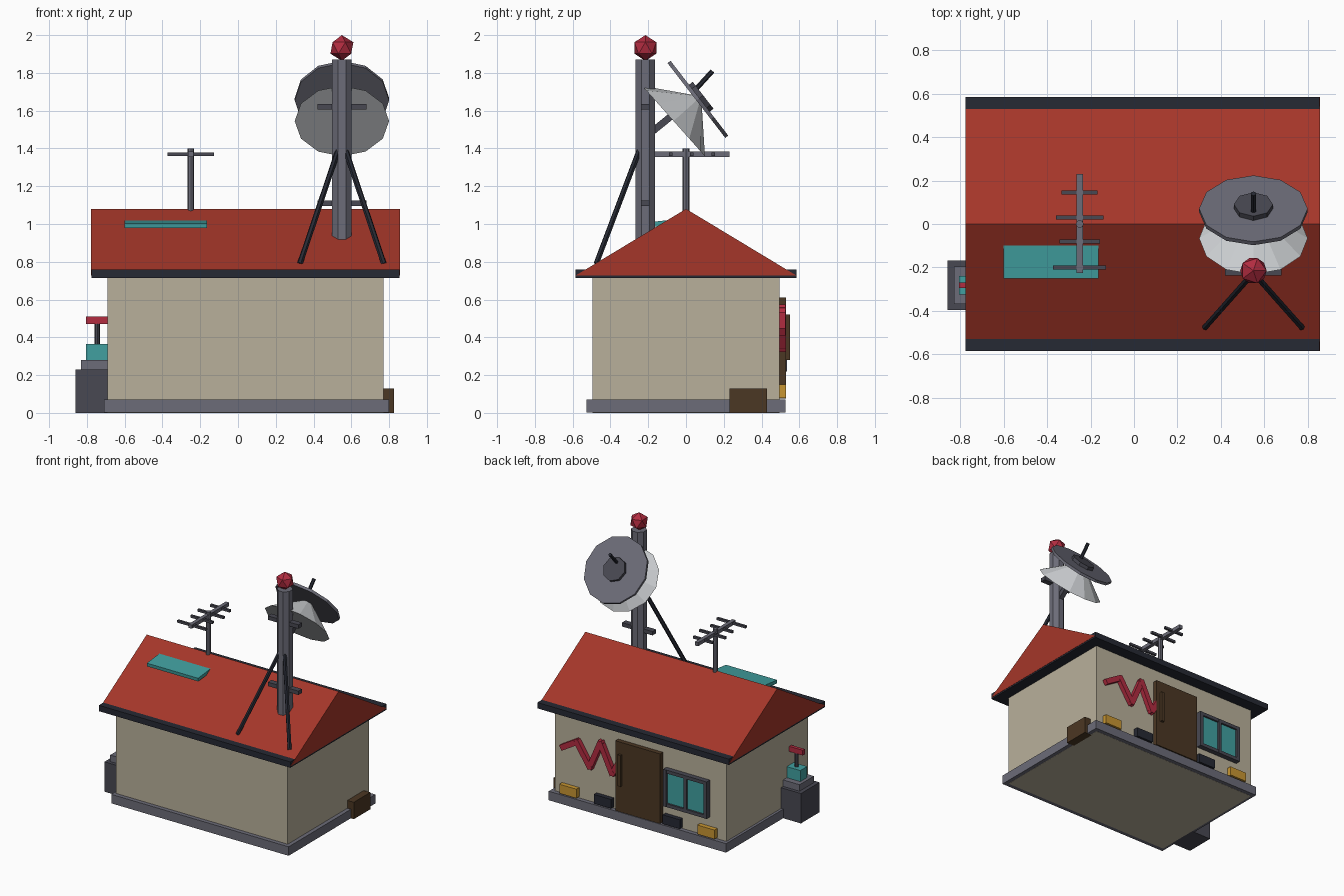
import bpy, bmesh, math
from mathutils import Vector, Matrix

old = bpy.data.objects.get("Cube")
if old:
    bpy.data.objects.remove(old, do_unlink=True)


def material(name, hex_code):
    def linear(i):
        c = int(hex_code[i:i + 2], 16) / 255
        return c / 12.92 if c < 0.04 else ((c + 0.055) / 1.055) ** 2.4
    rgba = (linear(0), linear(2), linear(4), 1)
    m = bpy.data.materials.new(name)
    m.use_nodes = True
    m.diffuse_color = rgba
    m.node_tree.nodes["Principled BSDF"].inputs["Base Color"].default_value = rgba
    return m


WALL = material("plaster beige", "B9B09B")
ROOF = material("roof red", "A53629")
DARK = material("trim black", "262933")
GREY = material("metal grey", "6C6C78")
IRON = material("iron dark grey", "484852")
TEAL = material("glass teal", "41A0A0")
RED = material("signal red", "B22C40")
BROWN = material("wood brown", "4B3723")
GOLD = material("sign yellow", "C89632")
WHITE = material("dish white", "D0D3D6")


def finish(name, bm, mat):
    bmesh.ops.recalc_face_normals(bm, faces=bm.faces)
    mesh = bpy.data.meshes.new(name)
    bm.to_mesh(mesh)
    bm.free()
    mesh.materials.append(mat)
    ob = bpy.data.objects.new(name, mesh)
    bpy.context.collection.objects.link(ob)
    return ob


def box(name, mat, x, y, z):
    """Box given by its (min, max) range on each axis."""
    bm = bmesh.new()
    size = [r[1] - r[0] for r in (x, y, z)]
    mid = [(r[1] + r[0]) / 2 for r in (x, y, z)]
    bmesh.ops.create_cube(bm, size=1, matrix=Matrix.Translation(mid) @ Matrix.Diagonal((*size, 1)))
    return finish(name, bm, mat)


def around(c, half):
    return (c - half, c + half)


def rod(name, mat, a, b, r1, r2=None, sides=6, turn=0.0):
    """Straight cylinder or cone from a to b."""
    a, b = Vector(a), Vector(b)
    axis = b - a
    spin = axis.to_track_quat('Z', 'Y').to_matrix().to_4x4()
    bm = bmesh.new()
    bmesh.ops.create_cone(bm, cap_ends=True, segments=sides, radius1=r1,
                          radius2=r1 if r2 is None else r2, depth=axis.length,
                          matrix=Matrix.Translation((a + b) / 2) @ spin @ Matrix.Rotation(turn, 4, 'Z'))
    return finish(name, bm, mat)


# House body
box("foundation", GREY, (-0.71, 0.80), around(0, 0.527), (0.001, 0.07))
box("walls", WALL, (-0.69, 0.77), around(0, 0.495), (0, 0.73))
box("eaves", DARK, (-0.775, 0.855), around(0, 0.585), (0.715, 0.76))

# Gabled roof
bm = bmesh.new()
ends = [[bm.verts.new((x, y, z)) for y, z in ((-0.585, 0.727), (0.585, 0.727), (0, 1.08))]
        for x in (-0.777, 0.857)]
for tri in ends:
    bm.faces.new(tri)
for i in range(3):
    j = (i + 1) % 3
    bm.faces.new((ends[0][i], ends[0][j], ends[1][j], ends[1][i]))
finish("roof", bm, ROOF)

# Roof panel, tipped slightly forward
panel = box("roof_panel", TEAL, around(0, 0.218), around(0, 0.078), around(0, 0.013))
panel.location = (-0.382, -0.172, 0.999)
panel.rotation_euler.x = math.radians(6)

# Mast with beacon, crossbars and stays
MX, MY = 0.55, -0.215
rod("mast", GREY, (MX, MY, 0.9), (MX, MY, 1.87), 0.056, sides=8, turn=math.pi / 8)
bm = bmesh.new()
bmesh.ops.create_icosphere(bm, subdivisions=1, radius=0.068,
                           matrix=Matrix.Translation((MX, MY, 1.932)))
finish("beacon", bm, RED)
for i, z in enumerate((1.11, 1.62)):
    box(f"mast_crossbar_{i + 1}", IRON, around(MX, 0.13), around(MY, 0.022), around(z, 0.015))
for side, s in (("left", 1), ("right", -1)):
    rod(f"mast_stay_{side}", DARK, (MX, MY - 0.01, 1.45), (MX + s * 0.222, -0.475, 0.79), 0.015)

# Dish on its bracket, aimed up towards +y
aim = Vector((0, 0.79, 0.61)).normalized()
back = Vector((MX, -0.066, 1.545))
face = Vector((MX, 0.063, 1.66))
rod("dish_bracket", IRON, (MX, MY, 1.46), (MX, -0.03, 1.61), 0.026, sides=4, turn=math.pi / 4)
rod("dish_shell", WHITE, back, face, 0.25, 0.03, sides=12)
rod("dish_plate", GREY, face - aim * 0.01, face + aim * 0.01, 0.25, sides=12)
rod("dish_hub", IRON, face + aim * 0.01, face + aim * 0.035, 0.09, sides=8)
rod("dish_feed", DARK, (MX, 0.04, 1.70), (MX, 0.14, 1.81), 0.013)

# Aerial on the ridge
AX, AZ = -0.25, 1.37
rod("aerial_post", GREY, (AX, 0, 1.04), (AX, 0, 1.40), 0.018, sides=8)
box("aerial_boom", GREY, around(AX, 0.014), (-0.225, 0.23), around(AZ, 0.014))
for i, (y, half) in enumerate(((-0.2, 0.122), (-0.08, 0.094), (0.03, 0.11), (0.145, 0.083))):
    box(f"aerial_element_{i + 1}", IRON, around(AX, half), around(y, 0.009), around(AZ, 0.009))

# Pump at the right end
PX, PY = -0.745, -0.282
for name, mat, hx, hy, z in (("pump_base", IRON, 0.115, 0.113, (0, 0.23)),
                             ("pump_step", GREY, 0.085, 0.087, (0.23, 0.28)),
                             ("pump_body", TEAL, 0.06, 0.042, (0.28, 0.365)),
                             ("pump_handle", RED, 0.06, 0.013, (0.47, 0.51))):
    box(name, mat, around(PX, hx), around(PY, hy), z)
rod("pump_post", IRON, (PX, PY, 0.36), (PX, PY, 0.475), 0.014, sides=8)

# Crate at the left end
box("crate", BROWN, (0.76, 0.825), (0.23, 0.43), (0, 0.13))

# Door with its pull bar
box("door", BROWN, around(0.04, 0.19), (0.48, 0.53), (0.075, 0.612))
box("door_pull", BROWN, around(0.185, 0.013), (0.53, 0.55), (0.28, 0.52))

# Window: backing, raised frame bars and two panes
WX = -0.365
box("window_backing", IRON, around(WX, 0.185), (0.48, 0.512), (0.22, 0.505))
for i, s in enumerate((-1, 0, 1)):
    box(f"window_upright_{i + 1}", IRON, around(WX + s * 0.172, 0.013), (0.49, 0.535), (0.22, 0.505))
for i, z in enumerate((0.233, 0.492)):
    box(f"window_rail_{i + 1}", IRON, around(WX, 0.185), (0.49, 0.534), around(z, 0.013))
for i, s in enumerate((-1, 1)):
    box(f"window_pane_{i + 1}", TEAL, around(WX + s * 0.086, 0.072), (0.512, 0.52), (0.246, 0.479))

# Zigzag sign made of bars
zigzag = [(0.69, 0.435), (0.565, 0.51), (0.455, 0.345), (0.365, 0.555), (0.265, 0.345), (0.215, 0.43)]
for i, (p, q) in enumerate(zip(zigzag, zigzag[1:])):
    dx, dz = q[0] - p[0], q[1] - p[1]
    bar = box(f"zigzag_bar_{i + 1}", RED, around(0, math.hypot(dx, dz) / 2 + 0.012),
              around(0, 0.018), around(0, 0.021))
    bar.location = ((p[0] + q[0]) / 2, 0.51 + 0.001 * (i % 2), (p[1] + q[1]) / 2)
    bar.rotation_euler.y = -math.atan2(dz, dx)

# Small boxes along the foot of the wall
for i, (x, mat) in enumerate(((0.635, GOLD), (0.34, DARK), (-0.245, DARK), (-0.54, GOLD))):
    box(f"wall_block_{i + 1}", mat, around(x, 0.073), (0.48, 0.53), (0.08, 0.15))
